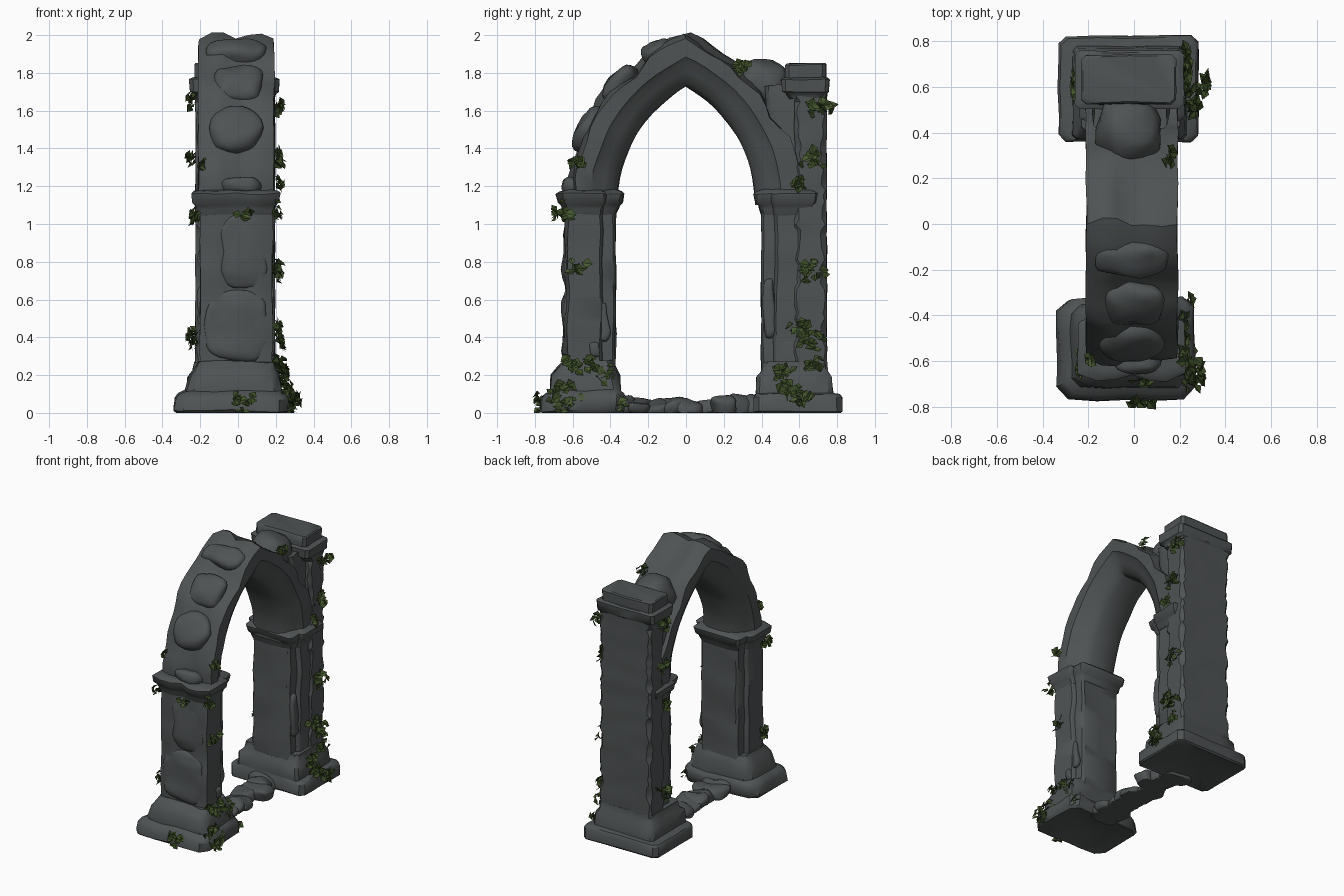
import bpy, bmesh, math, random
from mathutils import Vector, noise

random.seed(4)
if "Cube" in bpy.data.objects:
    bpy.data.objects.remove(bpy.data.objects["Cube"])


def material(name, colour):
    m = bpy.data.materials.new(name)
    m.use_nodes = True
    m.diffuse_color = (*colour, 1)
    m.node_tree.nodes["Principled BSDF"].inputs["Base Color"].default_value = (*colour, 1)
    return m


STONE = material("weathered_stone", (0.078, 0.086, 0.087))
IVY = material("ivy_green", (0.042, 0.07, 0.018))
IVY_LIGHT = material("ivy_light_green", (0.065, 0.105, 0.03))


def finish(name, bm, mats=(STONE,), angle=40, rough=0.0, freq=7):
    """Roughen the mesh, keep it above ground and link it as an object."""
    for v in bm.verts:
        if rough:
            d = noise.noise_vector(v.co * freq) * rough
            if v.co.z < 0.005:
                d.z = 0
            v.co += d
        v.co.z = max(v.co.z, 0)
    me = bpy.data.meshes.new(name)
    bm.to_mesh(me)
    bm.free()
    ob = bpy.data.objects.new(name, me)
    bpy.context.collection.objects.link(ob)
    for m in mats:
        me.materials.append(m)
    bpy.ops.object.select_all(action="DESELECT")
    ob.select_set(True)
    bpy.context.view_layer.objects.active = ob
    if angle:
        bpy.ops.object.shade_smooth_by_angle(angle=math.radians(angle))
    return ob


def loft(name, rings, rough=0.0, freq=7):
    bm = bmesh.new()
    loops = [[bm.verts.new(p) for p in r] for r in rings]
    n = len(rings[0])
    for a, b in zip(loops, loops[1:]):
        for i in range(n):
            j = (i + 1) % n
            bm.faces.new((a[i], a[j], b[j], b[i]))
    bm.faces.new(loops[0])
    bm.faces.new(loops[-1])
    bmesh.ops.recalc_face_normals(bm, faces=bm.faces)
    return finish(name, bm, rough=rough, freq=freq)


def rect(x0, x1, y0, y1, z, c=0.02, n=4):
    """Rectangle ring with cut corners and n steps per side."""
    sides = [((x0 + c, y0), (x1 - c, y0)), ((x1, y0 + c), (x1, y1 - c)),
             ((x1 - c, y1), (x0 + c, y1)), ((x0, y1 - c), (x0, y0 + c))]
    return [Vector((*(Vector(a).lerp(Vector(b), i / n)), z))
            for a, b in sides for i in range(n + 1)]


# Pointed arch: a moulded section (x, radius) swept round two arcs
OFF, SPRING = 0.352, 1.1
OUTER = [(0.19 - 0.4 * i / 6, 0.965 - 0.02 * (i in (0, 3, 6))) for i in range(7)]


def section(inner):
    """Mirror half of the inner moulding about the middle and add the outer face."""
    return ([(-0.01 - x, r) for x, r in inner] + [(-0.01, 0.717)]
            + [(-0.01 + x, r) for x, r in reversed(inner)] + OUTER)


ARCH = section([(0.2, 0.86), (0.185, 0.843), (0.165, 0.795), (0.13, 0.742), (0.085, 0.72)])
PIER = section([(0.2, 0.80), (0.19, 0.79), (0.17, 0.785), (0.162, 0.73), (0.145, 0.717)])


def arch_ring(t, side):
    out = []
    for x, r in ARCH:
        a = t * math.acos(OFF / r)
        out.append(Vector((x, side * (r * math.cos(a) - OFF), SPRING + r * math.sin(a))))
    return out


STEPS = 16
half = [arch_ring(i / STEPS, -1) for i in range(STEPS + 1)]
other = [arch_ring(i / STEPS, 1) for i in range(STEPS - 1, -1, -1)]
arch = loft("pointed_arch", half + other, rough=0.008, freq=6)
# wear only the outer part of the arch into notches
for v in arch.data.vertices:
    r = math.hypot(abs(v.co.y) + OFF, v.co.z - SPRING)
    if r > 0.92:
        k = 0.05 * noise.noise(v.co * 5)
        v.co.z += k * 0.6
        v.co.y += k * (1 if v.co.y > 0 else -1)


def pier_ring(z, side, grow=0.0, shift=0.0):
    return [Vector((-0.01 + (x + 0.01) * (0.95 + grow / 0.2),
                    side * (0.84 + (r - 0.84) * (1 + grow / 0.125) - OFF + shift
                            + 0.02 * (r > 0.9)), z))
            for x, r in PIER]


# Piers and their capitals under both ends of the arch
CAPITAL = ((1.05, 0), (1.08, 0.012), (1.10, 0.018), (1.115, 0.035), (1.16, 0.045), (1.172, 0.03), (1.18, 0))
for side, word in ((-1, "front"), (1, "back")):
    shift = 0.035 if side > 0 else 0.008
    loft(word + "_pier", [pier_ring(0.22 + 0.05 * i, side, 0, shift) for i in range(19)],
         rough=0.012, freq=6)
    loft(word + "_capital", [pier_ring(z, side, g, shift) for z, g in CAPITAL],
         rough=0.01, freq=9)

# Stepped bases, slightly hollow underneath: x0, x1, y0, y1, z, corner cut
loft("front_base", [rect(*p) for p in (
    (-0.15, 0.10, -0.62, -0.46, 0.035, 0.03), (-0.32, 0.25, -0.755, -0.335, 0, 0.05),
    (-0.335, 0.265, -0.77, -0.325, 0.015, 0.05), (-0.325, 0.265, -0.77, -0.325, 0.075, 0.05),
    (-0.31, 0.25, -0.75, -0.335, 0.10, 0.05), (-0.275, 0.23, -0.72, -0.35, 0.115, 0.04),
    (-0.255, 0.22, -0.71, -0.35, 0.20, 0.04), (-0.225, 0.20, -0.68, -0.37, 0.24, 0.03),
    (-0.205, 0.185, -0.65, -0.385, 0.275, 0.03))], rough=0.018, freq=6)
loft("back_base", [rect(*p) for p in (
    (-0.15, 0.10, 0.50, 0.68, 0.035, 0.03), (-0.32, 0.27, 0.37, 0.815, 0, 0.03),
    (-0.33, 0.28, 0.36, 0.825, 0.01, 0.03), (-0.33, 0.28, 0.36, 0.825, 0.085, 0.03),
    (-0.32, 0.27, 0.37, 0.815, 0.10, 0.03), (-0.27, 0.23, 0.37, 0.78, 0.105, 0.02),
    (-0.265, 0.225, 0.375, 0.77, 0.19, 0.02), (-0.24, 0.205, 0.40, 0.75, 0.22, 0.02),
    (-0.23, 0.20, 0.41, 0.745, 0.27, 0.02))], rough=0.008)

# Tall buttress with chipped corners, infill wall, cap and top block
loft("buttress", [rect(-0.225, 0.195, 0.575, 0.745, 0.22 + 0.031 * i, random.uniform(0.006, 0.035))
                  for i in range(49)], rough=0.006, freq=8)
loft("infill_wall", [rect(-0.18, 0.15, 0.46 - d, 0.62, z)
                     for z, d in ((1.15, 0), (1.3, 0), (1.45, 0), (1.6, 0.02), (1.73, 0.04))], rough=0.02)
loft("buttress_cap", [rect(*p) for p in (
    (-0.22, 0.19, 0.55, 0.735, 1.66), (-0.23, 0.20, 0.53, 0.745, 1.69),
    (-0.255, 0.215, 0.51, 0.755, 1.70), (-0.26, 0.22, 0.505, 0.76, 1.765),
    (-0.235, 0.195, 0.52, 0.75, 1.775))], rough=0.006)
loft("buttress_top", [rect(-0.23 + d, 0.185 - d, 0.525 + d, 0.742 - d, z)
                      for z, d in ((1.76, 0), (1.80, 0), (1.842, 0.001), (1.85, 0.008))], rough=0.008)


def boulder(name, loc, size, tilt=0.0, rough=0.03, square=0.75):
    bm = bmesh.new()
    bmesh.ops.create_icosphere(bm, subdivisions=3, radius=1)
    for v in bm.verts:
        # squared-off stone shape
        p = Vector([math.copysign(abs(c) ** square, c) * s for c, s in zip(v.co, size)])
        ct, st = math.cos(tilt), math.sin(tilt)
        v.co = Vector((p.x, p.y * ct - p.z * st, p.y * st + p.z * ct)) + Vector(loc)
    return finish(name, bm, rough=rough, freq=9)


# Worn stones along the outer curve: angle, x, half width, half length
for i, (deg, x, w, l) in enumerate(((6, 0.02, 0.11, 0.05), (25, -0.01, 0.14, 0.125),
                                    (42, 0.0, 0.13, 0.125), (58, -0.01, 0.16, 0.08))):
    a = math.radians(deg)
    boulder(f"arch_stone_{i + 1}", (x, OFF - 0.95 * math.cos(a), SPRING + 0.95 * math.sin(a)),
            (w, 0.06, l), tilt=-a, rough=0.025)
boulder("shoulder_stone", (-0.02, 0.41, 1.74), (0.14, 0.14, 0.12))

# Split facing stones and small chips on the piers: place, half size
for i, (loc, size) in enumerate((((0.03, -0.622, 0.85), (0.12, 0.028, 0.20)),
                                 ((-0.01, -0.622, 0.46), (0.165, 0.03, 0.18)),
                                 ((0.155, -0.435, 0.48), (0.02, 0.025, 0.10)),
                                 ((0.165, -0.485, 0.33), (0.03, 0.03, 0.04)),
                                 ((0.145, 0.44, 0.55), (0.03, 0.03, 0.16)))):
    boulder(f"facing_stone_{i + 1}", loc, size, rough=0.02, square=0.55)

# Rubble sill across the opening
for i in range(9):
    y = -0.34 + 0.09 * i
    h = 0.045 + 0.045 * abs(y / 0.4) + random.uniform(0, 0.015)
    boulder(f"sill_stone_{i + 1}", (random.uniform(-0.05, 0.04), y, h * 0.4),
            (random.uniform(0.08, 0.13), 0.07, h * 0.6), rough=0.035, square=0.65)

# Ivy tufts: x, y, z, spread
TUFTS = ((0.19, -0.65, 1.06, 3), (0.18, -0.58, 0.77, 3), (0.19, -0.57, 1.33, 2),
         (0.20, -0.52, 0.26, 4), (0.19, -0.62, 0.25, 3), (0.20, -0.42, 0.19, 4),
         (0.23, -0.66, 0.12, 4), (0.02, -0.76, 0.06, 4), (0.27, -0.66, 0.05, 4),
         (0.22, -0.36, 0.06, 3), (0.04, -0.67, 1.05, 2), (-0.17, -0.60, 1.32, 2),
         (-0.21, -0.62, 1.05, 3), (-0.205, -0.60, 0.38, 3), (0.19, 0.60, 0.45, 4),
         (0.20, 0.68, 0.38, 4), (0.20, 0.67, 0.75, 4), (0.20, 0.68, 1.35, 4),
         (0.20, 0.60, 1.21, 3), (0.20, 0.71, 1.62, 4), (0.14, 0.29, 1.82, 3),
         (0.23, 0.50, 0.22, 4), (0.25, 0.55, 0.11, 5), (0.29, 0.62, 0.08, 3),
         (0.21, 0.68, 0.26, 3), (-0.23, 0.60, 1.65, 3), (-0.23, 0.60, 1.35, 3),
         (-0.23, 0.60, 0.40, 4), (-0.22, 0.57, 1.04, 3))
bm = bmesh.new()
for x, y, z, spread in TUFTS:
    out = Vector((math.copysign(1, x), 0, 0)) if abs(x) > 0.1 else Vector((0, -1, 0))
    along = Vector((0, 0, 1)).cross(out)
    for k in range(spread * 4):
        c = Vector((x, y, max(z, 0.04))) + out * random.uniform(0.0, 0.035)
        c += along * random.gauss(0, 0.008 * spread) + Vector((0, 0, random.gauss(0, 0.006 * spread)))
        a = random.uniform(0, math.tau)
        d = (along * math.cos(a) + Vector((0, 0, 0.6 * math.sin(a))) + out * random.uniform(0, 0.8)).normalized()
        w = d.cross(out + Vector((0, 0, random.uniform(0.2, 1.2)))).normalized()
        up = w.cross(d)
        s = random.uniform(0.022, 0.034)
        base, tip = bm.verts.new(c - d * s), bm.verts.new(c + d * s)
        left, right = (bm.verts.new(c + w * q * s * 0.85 + up * s * 0.3) for q in (-1, 1))
        for f in (bm.faces.new((base, tip, left)), bm.faces.new((base, right, tip))):
            f.material_index = int(k % 4 == 0)
finish("ivy_leaves", bm, (IVY, IVY_LIGHT), angle=0)
